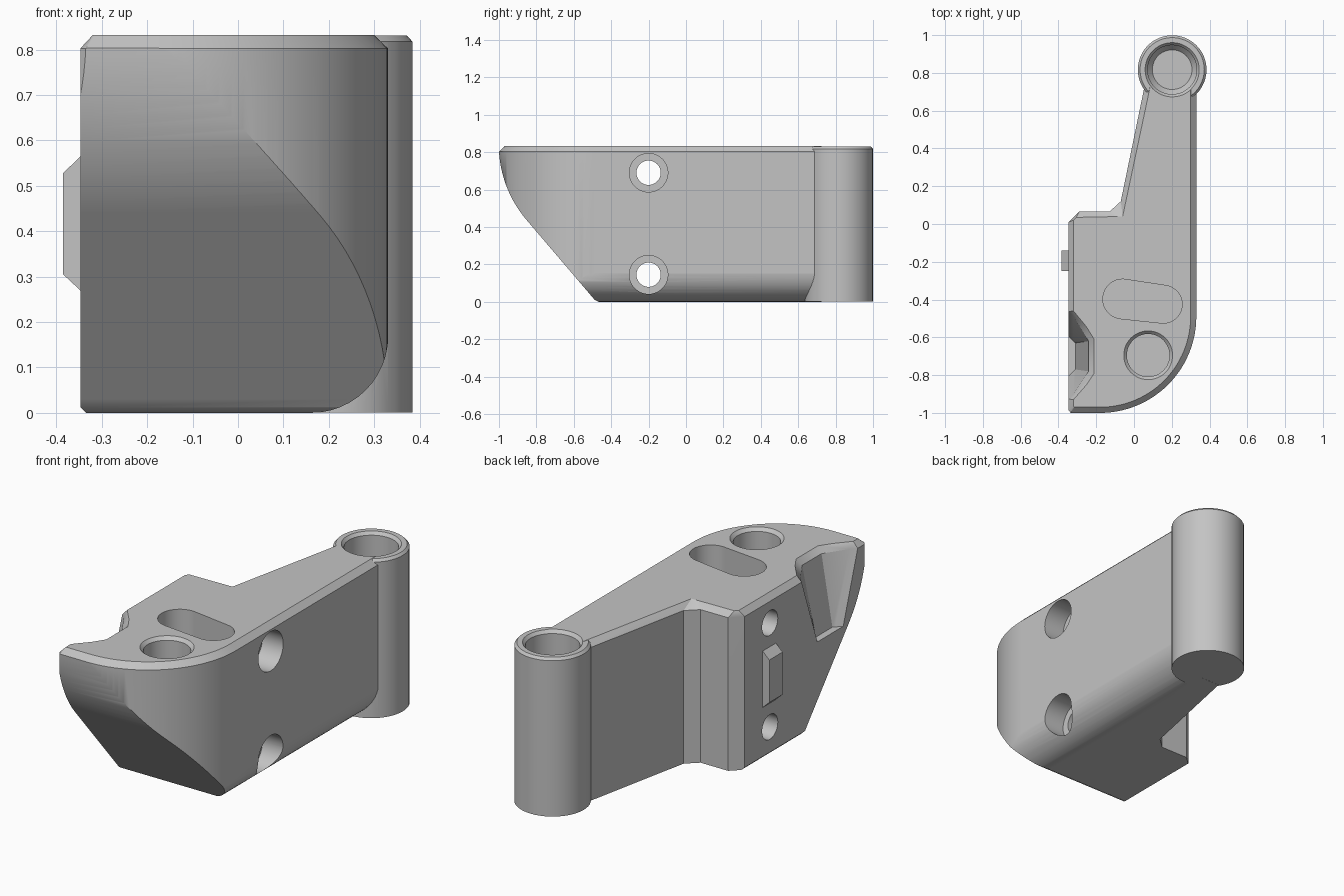
import bpy, bmesh
from math import sin, cos, pi, radians

if "Cube" in bpy.data.objects:
    bpy.data.objects.remove(bpy.data.objects["Cube"], do_unlink=True)

grey = bpy.data.materials.new("light_grey")
grey.use_nodes = True
grey.diffuse_color = (0.55, 0.55, 0.55, 1)
grey.node_tree.nodes["Principled BSDF"].inputs["Base Color"].default_value = grey.diffuse_color


def loft(name, rings):
    """Closed solid through rings of equal point count."""
    bm = bmesh.new()
    vs = [[bm.verts.new(p) for p in ring] for ring in rings]
    n = len(vs[0])
    for a, b in zip(vs, vs[1:]):
        for i in range(n):
            j = (i + 1) % n
            bm.faces.new((a[i], a[j], b[j], b[i]))
    bm.faces.new(vs[0][::-1])
    bm.faces.new(vs[-1])
    bmesh.ops.connect_verts_nonplanar(bm, angle_limit=0.001, faces=bm.faces[:])
    bmesh.ops.recalc_face_normals(bm, faces=bm.faces[:])
    me = bpy.data.meshes.new(name)
    bm.to_mesh(me)
    bm.free()
    me.materials.append(grey)
    ob = bpy.data.objects.new(name, me)
    bpy.context.collection.objects.link(ob)
    return ob


def arc(cx, cy, r, a0, a1, n):
    return [(cx + r * cos(radians(a0 + (a1 - a0) * i / n)),
             cy + r * sin(radians(a0 + (a1 - a0) * i / n))) for i in range(n + 1)]


def circle(cx, cy, r):
    return arc(cx, cy, r, 0, 352.5, 47)


def flat(pts, z):
    return [(x, y, z) for x, y in pts]


def turned_z(name, cx, cy, steps):
    return loft(name, [flat(circle(cx, cy, r), z) for r, z in steps])


def turned_x(name, cy, cz, steps):
    return loft(name, [[(x, y, z) for y, z in circle(cy, cz, r)] for r, x in steps])


# Main plan outline, with a smaller outline that makes the top chamfer
outer = [(-0.347, 0.01), (-0.29, 0.065), (-0.13, 0.065), (-0.07, 0.12),
         (0.055, 0.725), (0.33, 0.725)]
outer += arc(-0.18, -0.49, 0.51, 0, -90, 28) + [(-0.335, -1.0), (-0.347, -0.985)]
inner = [(-0.32, 0.02), (-0.305, 0.035), (-0.1, 0.035), (-0.06, 0.04),
         (0.085, 0.725), (0.30, 0.725)]
inner += arc(-0.18, -0.49, 0.48, 0, -90, 28) + [(-0.315, -0.97), (-0.32, -0.965)]
body = loft("bracket_body", [flat(outer, -0.1), flat(outer, 0.803), flat(inner, 0.832)])

# Side profile: curved nose running into the sloping underside
nose = [(1.2, -0.05), (1.2, 1.0), (-1.001, 1.0)]
nose += arc(-0.381, 0.84, 0.62, 180, 220.3, 14)
nose += [(-0.505, 0.03), (-0.49, 0.012), (-0.46, -0.004), (-0.3, -0.05)]
nose_form = loft("nose_form", [[(x, y, z) for y, z in nose] for x in (-1, 1)])

# Front profile: rounded lower edge on one side, tiny chamfer on the other
edge = [(-0.42, 1.1), (-0.42, 0.085), (-0.335, 0)]
edge += arc(0.161, 0.17, 0.17, -90, 0, 12) + [(0.34, 0.25), (0.34, 1.1)]
edge_form = loft("edge_form", [[(x, y, z) for x, z in edge] for y in (-1.3, 1.3)])

# Pivot hub and its blind bore
hub = turned_z("hub", 0.202, 0.817, [(0.182, 0.0005), (0.182, 0.818), (0.17, 0.831)])
hub_bore = turned_z("hub_bore", 0.202, 0.817,
                    [(0.105, 0.1), (0.13, 0.13), (0.13, 0.815), (0.145, 0.833), (0.145, 0.9)])

# Round pocket and long slot in the top
top_pocket = turned_z("top_pocket", 0.075, -0.695,
                      [(0.113, 0.5), (0.113, 0.815), (0.131, 0.834), (0.131, 0.9)])
slot = arc(-0.06, -0.397, 0.105, 83, 263, 20) + arc(0.155, -0.425, 0.1, -97, 83, 20)
top_slot = loft("top_slot", [flat(slot, 0.5), flat(slot, 0.9)])

# Counterbored screw holes through the side
screw_holes = [turned_x("screw_hole", -0.2, z,
                        [(0.065, -0.5), (0.065, 0.21), (0.103, 0.2101), (0.103, 0.5)])
               for z in (0.69, 0.145)]


# Tapered finger recess on the flat side, flared at its mouth
def recess_ring(z, depth, back, mouth):
    (b0, b1), (m0, m1) = back, mouth
    return flat([(-0.45, m0 + 0.13), (-0.32, m0), (depth, b0),
                 (depth, b1), (-0.32, m1), (-0.45, m1 - 0.13)], z)


recess = loft("side_recess", [
    recess_ring(0.44, -0.31, (-0.63, -0.77), (-0.62, -0.78)),
    recess_ring(0.803, -0.24, (-0.62, -0.78), (-0.49, -0.90)),
    recess_ring(0.863, -0.18, (-0.60, -0.80), (-0.43, -0.96))])

# Combine the solids, then discard the helpers
steps = [(nose_form, 'INTERSECT'), (edge_form, 'INTERSECT'), (hub, 'UNION')]
steps += [(c, 'DIFFERENCE') for c in [hub_bore, top_pocket, top_slot, recess] + screw_holes]
for helper, operation in steps:
    helper.hide_render = True
    mod = body.modifiers.new(helper.name, 'BOOLEAN')
    mod.object, mod.operation, mod.solver = helper, operation, 'EXACT'
bpy.context.view_layer.update()
result = bpy.data.meshes.new_from_object(
    body.evaluated_get(bpy.context.evaluated_depsgraph_get()))
body.modifiers.clear()
body.data = result
for helper, _ in steps:
    bpy.data.objects.remove(helper, do_unlink=True)
result.materials.clear()
result.materials.append(grey)
for p in result.polygons:
    p.material_index = 0

# Locating key on the flat side
key = [(-0.34, 0.263), (-0.385, 0.305), (-0.385, 0.528), (-0.34, 0.572)]
loft("locating_key", [[(x, y, z) for x, z in key] for y in (-0.25, -0.14)])

# Smooth the curved walls and keep the edges crisp
bpy.ops.object.select_all(action='DESELECT')
body.select_set(True)
bpy.context.view_layer.objects.active = body
bpy.ops.object.shade_smooth_by_angle(angle=radians(30))
weighted = body.modifiers.new("even_shading", 'WEIGHTED_NORMAL')
weighted.keep_sharp = True
